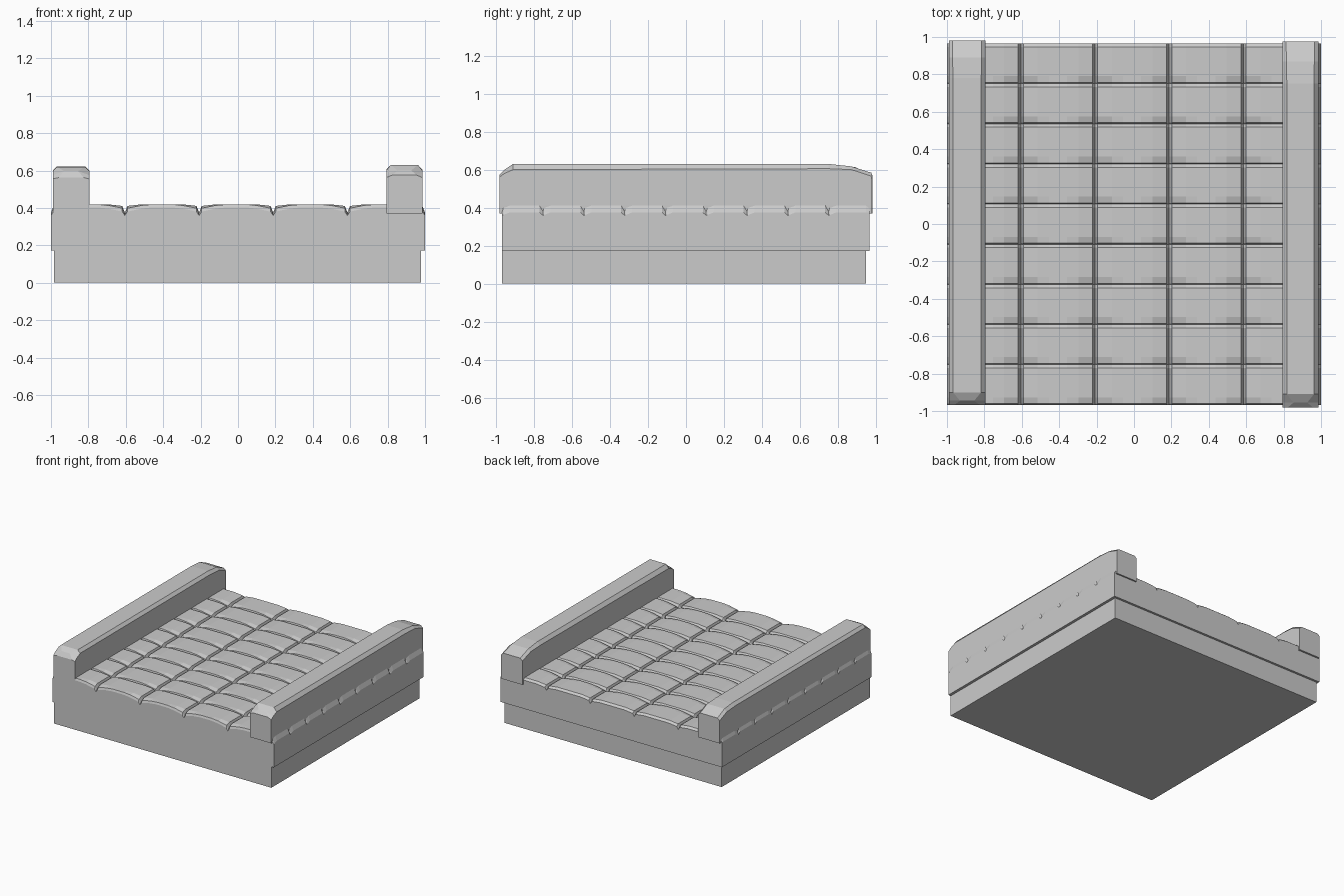
import bpy, bmesh

if "Cube" in bpy.data.objects:
    bpy.data.objects.remove(bpy.data.objects["Cube"])

XS = [-1.0, -0.605, -0.208, 0.188, 0.585, 1.0]          # brick column joints
YS = [-0.967 + i * 1.932 / 9 for i in range(10)]        # brick row joints


def finish(name, bm, angle=None):
    bmesh.ops.recalc_face_normals(bm, faces=bm.faces)
    me = bpy.data.meshes.new(name)
    bm.to_mesh(me)
    bm.free()
    ob = bpy.data.objects.new(name, me)
    bpy.context.collection.objects.link(ob)
    return ob


def box(name, x0, x1, y0, y1, z0, z1):
    bm = bmesh.new()
    bmesh.ops.create_cube(bm, size=1)
    for v in bm.verts:
        v.co = ((x0 + x1) / 2 + v.co.x * (x1 - x0),
                (y0 + y1) / 2 + v.co.y * (y1 - y0),
                (z0 + z1) / 2 + v.co.z * (z1 - z0))
    return finish(name, bm)


def ramp(d, width):
    return max(0.0, 1 - d / width)


def brick_height(x, y, x0, x1, y0, y1):
    """Top of one brick: V joints, bevelled back edge, drooping front corners."""
    dx = min(x - x0, x1 - x)
    front, back = y - y0, y1 - y
    z = 0.419
    z -= max(0.034 * ramp(dx, 0.014), 0.016 * ramp(front, 0.006), 0.014 * ramp(back, 0.018))
    z -= 0.010 * ramp(dx, 0.09)
    z -= 0.016 * ramp(dx, 0.15) * ramp(front, 0.04)
    return z


def axis(joints, low, high):
    """Sample positions across every brick, joints included once."""
    out = []
    for i in range(len(joints) - 1):
        a, b = joints[i], joints[i + 1]
        out += [(a, i)] + [(a + o, i) for o in low] + [(b - o, i) for o in high]
    return out + [(joints[-1], len(joints) - 2)]


# Lower plinth
box("plinth", -0.985, 0.978, -0.967, 0.947, 0.0, 0.18)

# Paved slab: brick surface on top, straight sides, flat underside
bm = bmesh.new()
ax = axis(XS, (0.014, 0.09, 0.15), (0.15, 0.09, 0.014))
ay = axis(YS, (0.006, 0.04), (0.018,))
grid = [[bm.verts.new((x, y, brick_height(x, y, XS[i], XS[i + 1], YS[j], YS[j + 1])))
         for y, j in ay] for x, i in ax]
for i in range(len(ax) - 1):
    for j in range(len(ay) - 1):
        bm.faces.new((grid[i][j], grid[i + 1][j], grid[i + 1][j + 1], grid[i][j + 1]))
rim = [e for e in bm.edges if e.is_boundary]
skirt = bmesh.ops.extrude_edge_only(bm, edges=rim)["geom"]
for v in skirt:
    if isinstance(v, bmesh.types.BMVert):
        v.co.z = 0.172
bmesh.ops.contextual_create(bm, geom=[g for g in skirt if isinstance(g, bmesh.types.BMEdge)
                                      and g.is_boundary])
finish("paved_slab", bm)


def curb(name, x0, x1, stations):
    """Chamfered kerb stone lofted along y; station = (y, shoulder z, top z, chamfer)."""
    bm = bmesh.new()
    rings = []
    for y, zs, zt, c in stations:
        prof = [(x0, 0.37), (x1, 0.37), (x1, zs), (x1 - c, zt), (x0 + c, zt), (x0, zs)]
        rings.append([bm.verts.new((x, y, z)) for x, z in prof])
    for a, b in zip(rings, rings[1:]):
        for k in range(6):
            m = (k + 1) % 6
            bm.faces.new((a[k], a[m], b[m], b[k]))
    bm.faces.new(rings[0])
    bm.faces.new(rings[-1])
    return finish(name, bm)


# Kerbs with worn, chipped ends
curb("left_curb", -0.99, -0.795,
     [(-0.967, 0.555, 0.562, 0.03), (-0.945, 0.575, 0.597, 0.06), (-0.90, 0.598, 0.62, 0.022),
      (0.78, 0.60, 0.622, 0.022), (0.89, 0.592, 0.613, 0.02), (0.98, 0.555, 0.572, 0.02)])
curb("right_curb", 0.793, 0.986,
     [(-0.98, 0.562, 0.575, 0.03), (-0.955, 0.58, 0.60, 0.06), (-0.91, 0.60, 0.63, 0.024),
      (0.75, 0.605, 0.63, 0.024), (0.87, 0.60, 0.617, 0.022), (0.977, 0.565, 0.583, 0.02)])
